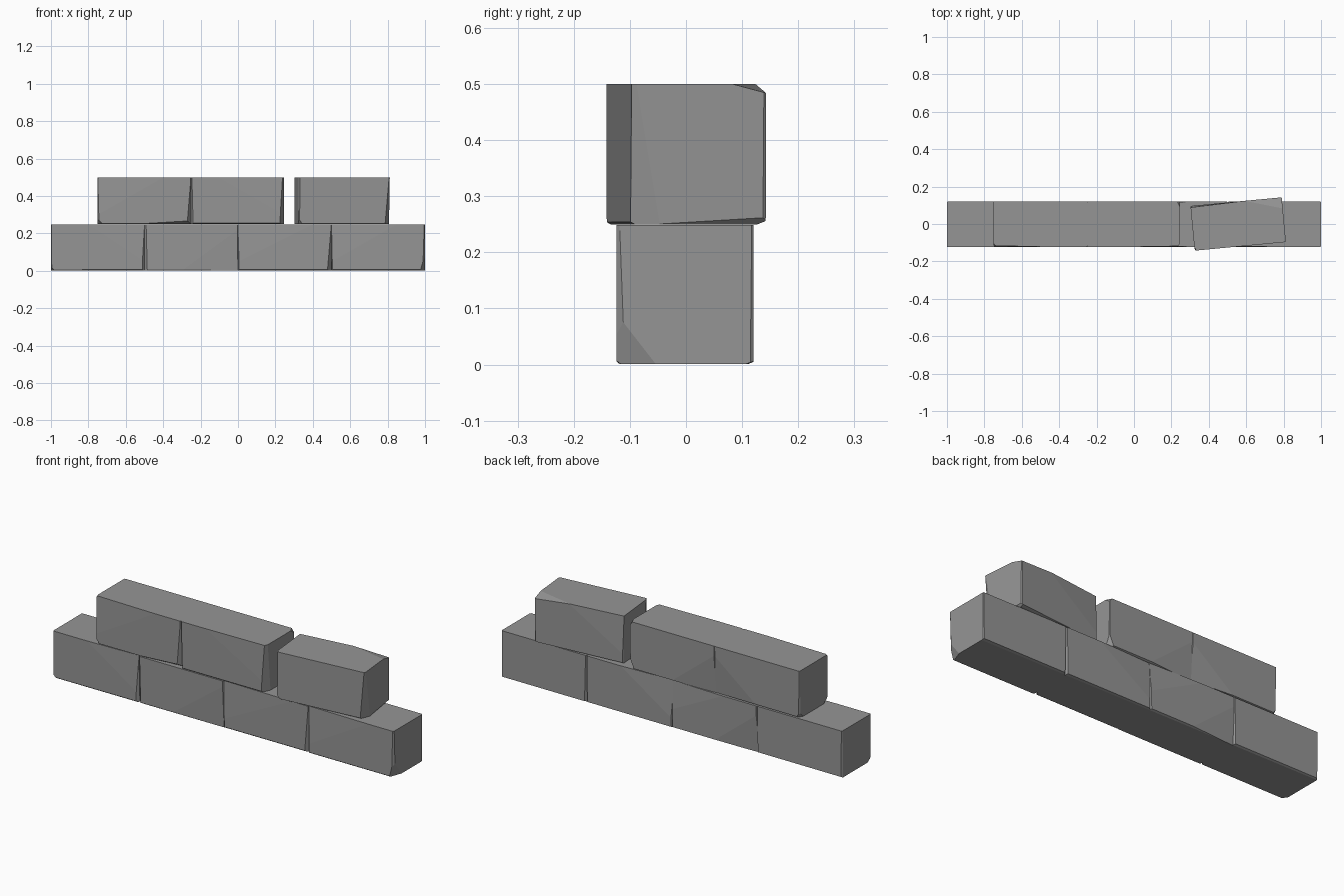
import bpy, bmesh, math, random
from mathutils import Vector, Matrix

if "Cube" in bpy.data.objects:
    bpy.data.objects.remove(bpy.data.objects["Cube"])

random.seed(4)

stone = bpy.data.materials.new("dark_stone")
stone.diffuse_color = (0.3, 0.3, 0.3, 1)
stone.use_nodes = True
stone.node_tree.nodes["Principled BSDF"].inputs["Base Color"].default_value = stone.diffuse_color


def brick(name, center, size, turn=0, chips=()):
    """Box with corners/edges sliced off; each chip = corner signs + cut length along x, y, z."""
    bm = bmesh.new()
    bmesh.ops.create_cube(bm, size=1)
    bmesh.ops.scale(bm, vec=size, verts=bm.verts)
    half = Vector(size) / 2
    # fine wear along bottom and upright edges
    wear = []
    r = random.uniform
    for s in (-1, 1):
        wear.append((1, s, -1, r(2, 5), r(.006, .014), r(.004, .008)))
        wear.append((s, -1, -1, r(.004, .007), r(.008, .014), r(.4, .8)))
        wear.append((s, 1, -1, r(.003, .006), r(.004, .01), r(.4, .8)))
    for sx, sy, sz, a, b, c in list(chips) + wear:
        corner = Vector((sx * half.x, sy * half.y, sz * half.z))
        normal = Vector((sx / a, sy / b, sz / c)).normalized()
        bmesh.ops.bisect_plane(bm, geom=bm.verts[:] + bm.edges[:] + bm.faces[:], dist=1e-6,
                               plane_co=corner - Vector((sx * a, 0, 0)),
                               plane_no=normal, clear_outer=True)
        rim = [e for e in bm.edges if e.is_boundary]
        if rim:
            bmesh.ops.holes_fill(bm, edges=rim, sides=0)
    bmesh.ops.recalc_face_normals(bm, faces=bm.faces)
    bm.transform(Matrix.Translation(center) @ Matrix.Rotation(math.radians(turn), 4, 'Z'))
    mesh = bpy.data.meshes.new(name)
    bm.to_mesh(mesh)
    bm.free()
    mesh.materials.append(stone)
    bpy.context.collection.objects.link(bpy.data.objects.new(name, mesh))


# lower course: four bricks end to end
lower_chips = [
    [(-1, -1, -1, .02, .03, .02), (1, -1, -1, .012, .015, .5), (1, -1, 1, .30, .008, .20)],
    [(-1, -1, -1, .015, .02, .6), (1, -1, -1, .30, .008, .22), (-1, 1, -1, .25, .012, .2),
     (1, 1, 1, .3, .01, .15)],
    [(1, -1, -1, .022, .03, .26), (-1, -1, 1, .4, .008, .2), (-1, 1, 1, .3, .012, .2)],
    [(1, -1, -1, .025, .07, .09), (1, -1, -1, .012, .015, .4), (-1, -1, 1, .35, .006, .2),
     (-1, 1, -1, .012, .02, .5)],
]
for i, chips in enumerate(lower_chips):
    brick(f"lower_brick_{i + 1}", (-0.75 + 0.5 * i, -0.002, 0.125), (0.5, 0.244, 0.248), 0, chips)

# upper course: two aligned bricks
brick("upper_brick_left", (-0.5, -0.002, 0.375), (0.5, 0.244, 0.25), 0,
      [(-1, -1, -1, .025, .04, .03), (-1, -1, 1, .015, .02, .015), (1, -1, -1, .022, .03, .27),
       (1, -1, -1, .3, .03, .018), (-1, -1, 1, .35, .008, .2), (1, 1, -1, .25, .012, .2),
       (-1, 1, -1, .02, .03, .03)])
brick("upper_brick_middle", (-0.002, -0.002, 0.375), (0.496, 0.244, 0.25), 0,
      [(1, -1, -1, .022, .045, .5), (1, 1, 1, .015, .03, .02), (-1, -1, -1, .01, .015, .4),
       (1, 1, -1, .025, .03, .06), (-1, 1, -1, .25, .012, .2), (1, -1, 1, .35, .006, .2)])

# upper course: loose brick, turned askew
brick("upper_brick_loose", (0.557, 0, 0.375), (0.49, 0.24, 0.25), 5.4,
      [(1, -1, -1, .026, .05, .30), (-1, -1, -1, .02, .03, .03), (1, 1, 1, .2, .06, .016),
       (-1, -1, 1, .008, .02, .6), (1, 1, -1, .012, .2, .012), (-1, 1, 1, .3, .008, .2)])
